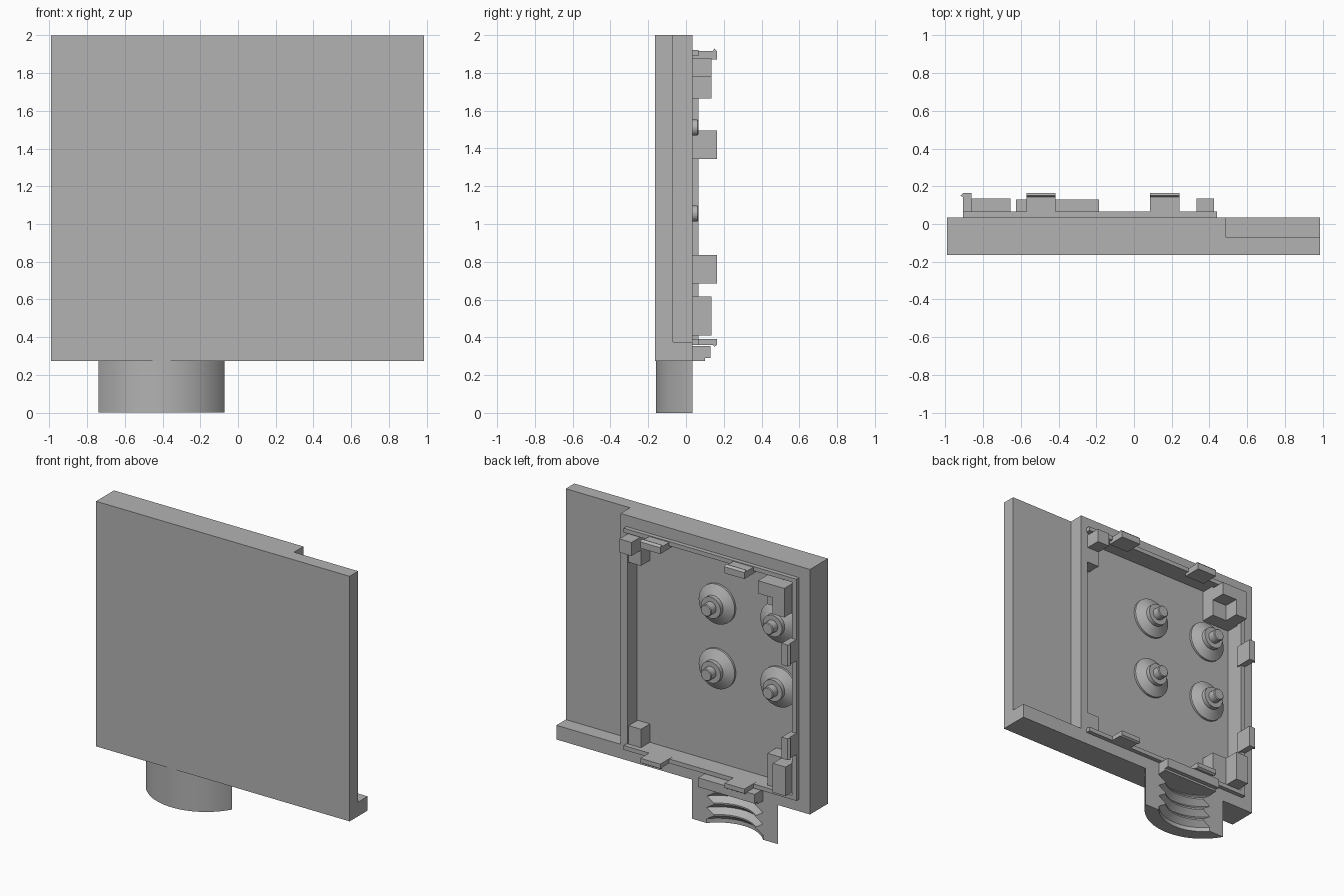
import bpy, bmesh, math
from mathutils import Matrix

cube = bpy.data.objects.get("Cube")
if cube:
    bpy.data.objects.remove(cube, do_unlink=True)

grey = bpy.data.materials.new("plain_grey")
grey.use_nodes = True
GREY = (0.45, 0.45, 0.45, 1)
grey.diffuse_color = GREY
grey.node_tree.nodes["Principled BSDF"].inputs["Base Color"].default_value = GREY


def finish(name, bm, smooth=False):
    bmesh.ops.recalc_face_normals(bm, faces=bm.faces)
    mesh = bpy.data.meshes.new(name)
    bm.to_mesh(mesh)
    bm.free()
    mesh.materials.append(grey)
    obj = bpy.data.objects.new(name, mesh)
    bpy.context.collection.objects.link(obj)
    if smooth:
        bpy.ops.object.select_all(action='DESELECT')
        obj.select_set(True)
        bpy.context.view_layer.objects.active = obj
        bpy.ops.object.shade_smooth_by_angle(angle=math.radians(30))
    return obj


def box(name, x, y, z):
    bm = bmesh.new()
    bmesh.ops.create_cube(bm, size=1)
    for v in bm.verts:
        v.co = [lo + (c + 0.5) * (hi - lo) for c, (lo, hi) in zip(v.co, (x, y, z))]
    return finish(name, bm)


def prism(name, points, vector):
    """Extrude a flat outline along a vector."""
    bm = bmesh.new()
    face = bm.faces.new([bm.verts.new(p) for p in points])
    new = bmesh.ops.extrude_face_region(bm, geom=[face])["geom"]
    bmesh.ops.translate(bm, vec=vector, verts=[g for g in new if isinstance(g, bmesh.types.BMVert)])
    return finish(name, bm)


def lathe(bm, profile, steps, closed):
    """Spin (radius, height) points about z."""
    verts = [bm.verts.new((r, 0, h)) for r, h in profile]
    pairs = list(zip(verts, verts[1:] + verts[:1] if closed else verts[1:]))
    edges = [bm.edges.new(p) for p in pairs]
    bmesh.ops.spin(bm, geom=verts + edges, cent=(0, 0, 0), axis=(0, 0, 1),
                   angle=2 * math.pi, steps=steps, use_merge=True)
    bmesh.ops.remove_doubles(bm, verts=bm.verts, dist=1e-5)


FRONT, FLOOR, BACK, RIM, POST = -0.165, -0.07, 0.035, 0.065, 0.135

# Main panel with the open side step and the recessed tray
body = box("panel_body", (-0.99, 0.985), (FRONT, BACK), (0.275, 2))
cutters = [box("step_cutter", (0.485, 1.2), (FLOOR, 0.3), (0.375, 2.2)),
           box("tray_cutter", (-0.87, 0.43), (FLOOR, 0.3), (0.39, 1.89))]
bpy.context.view_layer.objects.active = body
for cutter in cutters:
    cutter.hide_render = True
    mod = body.modifiers.new("cut", 'BOOLEAN')
    mod.operation, mod.solver, mod.object = 'DIFFERENCE', 'EXACT', cutter
    bpy.ops.object.modifier_apply(modifier=mod.name)
    bpy.data.objects.remove(cutter, do_unlink=True)

# Raised rim on three sides
box("rim_top", (-0.905, 0.44), (BACK, RIM), (1.89, 1.92))
box("rim_bottom", (-0.905, 0.44), (BACK, RIM), (0.36, 0.39))
box("rim_side", (-0.905, -0.87), (BACK, RIM), (0.39, 1.89))

# Snap clips: (outward offset, y) outline with a small hook
CLIP = [(-0.045, BACK), (0, BACK), (0, 0.143), (0.014, 0.15), (0, 0.165), (-0.045, 0.165)]
for i, x in enumerate((-0.57, 0.085)):
    prism(f"clip_top_{i}", [(x, y, 1.915 + u) for u, y in CLIP], (0.155, 0, 0))
    prism(f"clip_bottom_{i}", [(x, y, 0.36 - u * 0.7) for u, y in CLIP], (0.155, 0, 0))
for i, z in enumerate((0.685, 1.345)):
    prism(f"clip_side_{i}", [(-0.905 - u, y, z) for u, y in CLIP], (0, 0, 0.15))

# Corner posts and their taller stops
LEFT, RIGHT, LEG = (0.33, 0.425), (-0.87, -0.655), (-0.87, -0.77)
box("post_top_left", LEFT, (FLOOR, 0.03), (1.67, 1.885))
box("stop_top_left", LEFT, (0.03, POST), (1.78, 1.875))
box("post_bottom_left", LEFT, (FLOOR, 0.03), (0.39, 0.52))
box("post_top_right", RIGHT, (FLOOR, 0.03), (1.665, 1.885))
prism("stop_top_right", [(x, 0.03, z) for x, z in (
    (-0.86, 1.665), (-0.77, 1.665), (-0.77, 1.78), (-0.655, 1.78),
    (-0.655, 1.87), (-0.86, 1.87))], (0, POST - 0.03, 0))
box("post_bottom_right", RIGHT, (FLOOR, 0.03), (0.39, 0.615))
box("stop_bottom_right", LEG, (0.03, POST), (0.41, 0.615))

# Four conical standoffs with collar and pin
STANDOFF = [(0.14, FLOOR), (0.14, -0.055), (0.075, -0.02), (0.075, 0.01),
            (0.042, 0.01), (0.042, 0.06), (0.037, RIM), (0, RIM)]
for x in (-0.2, -0.68):
    for z in (1.055, 1.51):
        bm = bmesh.new()
        lathe(bm, STANDOFF, 32, False)
        turn = Matrix.Translation((x, 0, z)) @ Matrix.Rotation(-math.pi / 2, 4, 'X')
        bmesh.ops.transform(bm, matrix=turn, verts=bm.verts)
        finish("standoff", bm, True)

# Threaded neck: a ring with zigzag bore, cut flat at the back
bore = [(0.29, 0.0), (0.29, 0.03)]
for k in range(3):
    base = 0.03 + k * 0.08
    bore += [(0.25, base + 0.035), (0.25, base + 0.045), (0.29, base + 0.08)]
bm = bmesh.new()
lathe(bm, [(0.385, 0.275), (0.385, 0)] + bore + [(0.29, 0.275)], 96, True)
bmesh.ops.translate(bm, vec=(-0.405, 0.225, 0), verts=bm.verts)
bmesh.ops.bisect_plane(bm, geom=bm.verts[:] + bm.edges[:] + bm.faces[:],
                       plane_co=(0, BACK, 0), plane_no=(0, 1, 0), clear_outer=True)
bmesh.ops.holes_fill(bm, edges=[e for e in bm.edges if e.is_boundary], sides=0)
finish("threaded_neck", bm, True)

# Lip above the neck
prism("neck_lip", [(-0.625, y, z) for y, z in (
    (BACK, 0.355), (0.13, 0.355), (0.13, 0.29), (0.1, 0.29), (0.1, 0.275), (BACK, 0.275))],
    (0.44, 0, 0))
